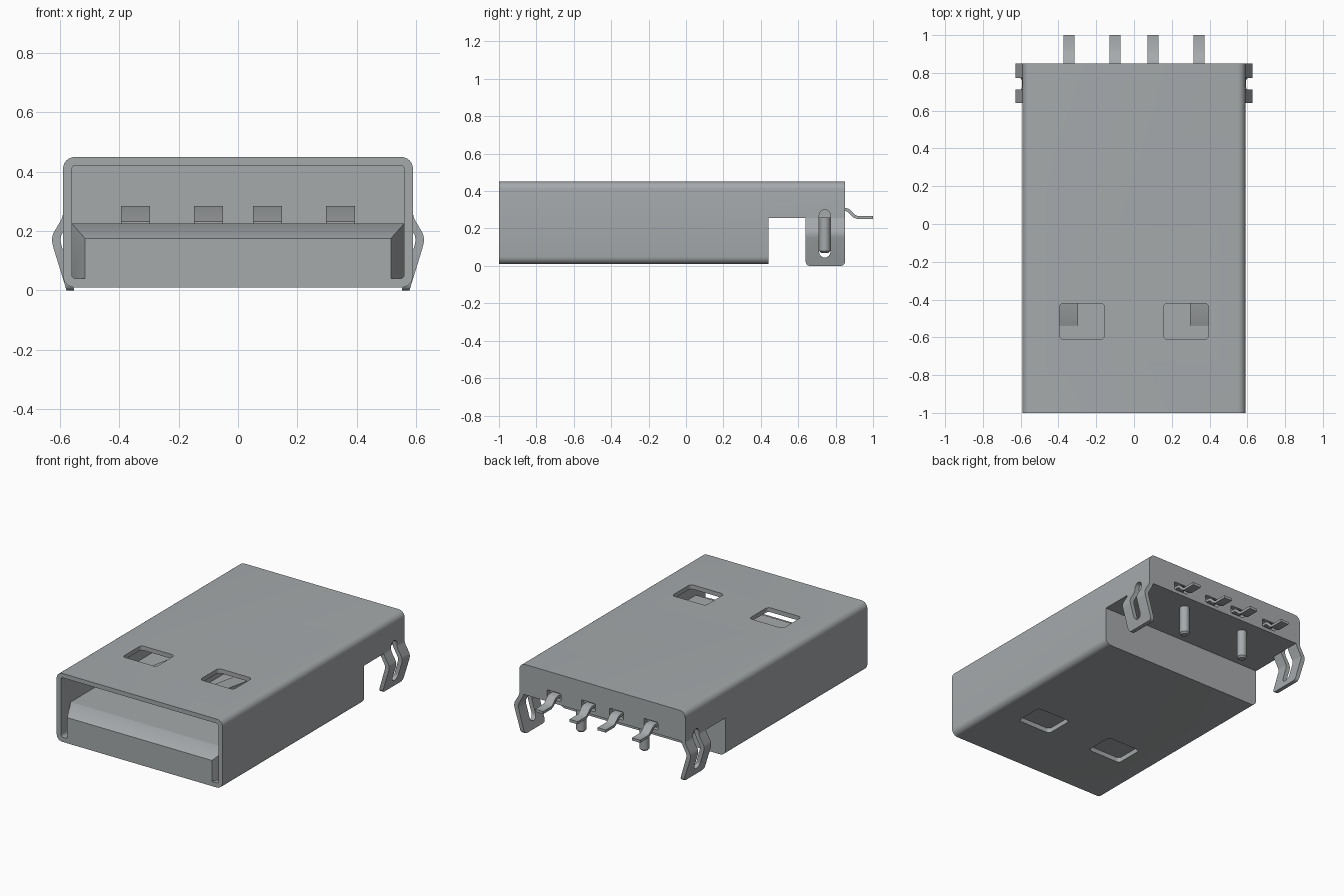
import bpy, bmesh, math
from mathutils import Vector

cube = bpy.data.objects.get("Cube")
if cube:
    bpy.data.objects.remove(cube, do_unlink=True)

metal = bpy.data.materials.new("steel_grey")
metal.use_nodes = True
GREY = (0.38, 0.40, 0.41, 1)
metal.diffuse_color = GREY
metal.node_tree.nodes["Principled BSDF"].inputs["Base Color"].default_value = GREY


def finish(name, bm):
    bmesh.ops.recalc_face_normals(bm, faces=bm.faces)
    mesh = bpy.data.meshes.new(name)
    bm.to_mesh(mesh)
    bm.free()
    mesh.materials.append(metal)
    ob = bpy.data.objects.new(name, mesh)
    bpy.context.collection.objects.link(ob)
    return ob


def prism_bm(points, axis, lo, hi):
    """Extrude a 2D outline along an axis; outline is in the other two axes, in xyz order."""
    i = "xyz".index(axis)
    bm = bmesh.new()
    ring = []
    for a, b in points:
        co = [a, b]
        co.insert(i, lo)
        ring.append(bm.verts.new(co))
    face = bm.faces.new(ring)
    top = bmesh.ops.extrude_face_region(bm, geom=[face])["geom"]
    move = Vector((0, 0, 0))
    move[i] = hi - lo
    bmesh.ops.translate(bm, vec=move, verts=[v for v in top if isinstance(v, bmesh.types.BMVert)])
    return bm


def prism(name, points, axis, lo, hi):
    return finish(name, prism_bm(points, axis, lo, hi))


def rounded(a0, a1, b0, b1, r, n=5):
    pts = []
    for ca, cb, start in ((a1 - r, b1 - r, 0), (a0 + r, b1 - r, 90),
                          (a0 + r, b0 + r, 180), (a1 - r, b0 + r, 270)):
        for k in range(n + 1):
            t = math.radians(start + 90 * k / n)
            pts.append((ca + r * math.cos(t), cb + r * math.sin(t)))
    return pts


def ribbon(path, t):
    """Thicken a 2D path into a closed strip outline."""
    p = [Vector(q) for q in path]
    left, right = [], []
    for k, q in enumerate(p):
        d = (p[min(k + 1, len(p) - 1)] - p[max(k - 1, 0)]).normalized()
        n = Vector((-d.y, d.x)) * t / 2
        left.append(q + n)
        right.append(q - n)
    return [tuple(q) for q in left + right[::-1]]


def cut(ob, *cutters):
    bpy.context.view_layer.objects.active = ob
    for c in cutters:
        c.hide_render = True
        m = ob.modifiers.new("cut", "BOOLEAN")
        m.operation, m.solver, m.object = "DIFFERENCE", "EXACT", c
        bpy.ops.object.modifier_apply(modifier=m.name)
        bpy.data.objects.remove(c, do_unlink=True)


def leg_slot():
    return prism("slot_cutter", rounded(0.712, 0.772, 0.045, 0.30, 0.0299, 6), "x", -0.8, 0.8)


PIN_X = (-0.345, -0.10, 0.10, 0.345)

# Folded metal shell, open at the front and under the rear
shell = prism("shell", rounded(-0.59, 0.59, 0.01, 0.45, 0.04, 6), "y", -1, 0.85)
cut(shell,
    prism("cavity_cutter", rounded(-0.56, 0.56, 0.04, 0.422, 0.012, 3), "y", -1.2, 0.82),
    prism("rear_cutter", rounded(0.44, 1.2, -0.5, 0.255, 0.001, 1), "x", -1, 1),
    leg_slot())
for s in (-1, 1):
    cut(shell, prism("window_cutter",
                     rounded(s * 0.275 - 0.12, s * 0.275 + 0.12, -0.61, -0.42, 0.022), "z", -0.5, 1))
for x in PIN_X:
    cut(shell, prism("pin_hole_cutter", rounded(x - 0.05, x + 0.05, 0.278, 0.33, 0.008, 2),
                     "y", 0.80, 1))

# Inner block: tongue with a tapered nose and a tall rear body
bm = prism_bm([(-1, 0.04), (0.44, 0.04), (0.44, 0.255), (0.82, 0.255), (0.82, 0.424),
               (0.15, 0.424), (0.15, 0.225), (-0.90, 0.225), (-1, 0.175)], "x", -0.56, 0.56)
bmesh.ops.bisect_plane(bm, geom=bm.verts[:] + bm.edges[:] + bm.faces[:],
                       plane_co=(0, -0.90, 0), plane_no=(0, 1, 0))
for v in bm.verts:
    if v.co.y < -0.99:
        v.co.x *= 0.515 / 0.56
finish("inner_block", bm)

# Spring contacts on the tongue and solder pins out of the back
for i, x in enumerate(PIN_X):
    prism(f"contact_{i + 1}", [(-0.54, 0.22), (-0.54, 0.232), (-0.53, 0.235), (-0.41, 0.285),
                               (-0.36, 0.285), (0.0, 0.235), (0.15, 0.235), (0.15, 0.22)],
          "x", x - 0.049, x + 0.049)
    prism(f"pin_{i + 1}", ribbon([(0.81, 0.302), (0.852, 0.302), (0.868, 0.297), (0.90, 0.266),
                                  (0.915, 0.259), (1.0, 0.259)], 0.017),
          "x", x - 0.029, x + 0.029)

# Slotted snap legs and locating pegs
outline = [(0.59, 0.256), (0.595, 0.24), (0.624, 0.19), (0.628, 0.17), (0.624, 0.15), (0.578, 0.0),
           (0.552, 0.0), (0.596, 0.155), (0.599, 0.17), (0.596, 0.185), (0.565, 0.24), (0.56, 0.256)]
for side, s in (("left", 1), ("right", -1)):
    bm = prism_bm([(s * a, b) for a, b in outline], "y", 0.64, 0.85)
    corners = [e for e in bm.edges if all(v.co.z < 0.001 for v in e.verts)
               and abs(e.verts[0].co.y - e.verts[1].co.y) < 0.001]
    bmesh.ops.bevel(bm, geom=corners, offset=0.022, segments=4, profile=0.5, affect="EDGES")
    leg = finish(f"{side}_snap_leg", bm)
    cut(leg, leg_slot())

    bm = bmesh.new()
    bmesh.ops.create_cone(bm, cap_ends=True, segments=24, radius1=0.03, radius2=0.03, depth=0.20)
    bmesh.ops.translate(bm, vec=(s * 0.225, 0.742, 0.17), verts=bm.verts)
    rim = [e for e in bm.edges if all(v.co.z < 0.08 for v in e.verts)]
    bmesh.ops.bevel(bm, geom=rim, offset=0.01, segments=1, affect="EDGES")
    finish(f"{side}_peg", bm)

# Smooth rounded corners, keep hard edges
bpy.ops.object.select_all(action="DESELECT")
for ob in bpy.context.scene.objects:
    if ob.type == "MESH":
        ob.select_set(True)
        bpy.context.view_layer.objects.active = ob
bpy.ops.object.shade_smooth_by_angle(angle=math.radians(30))
